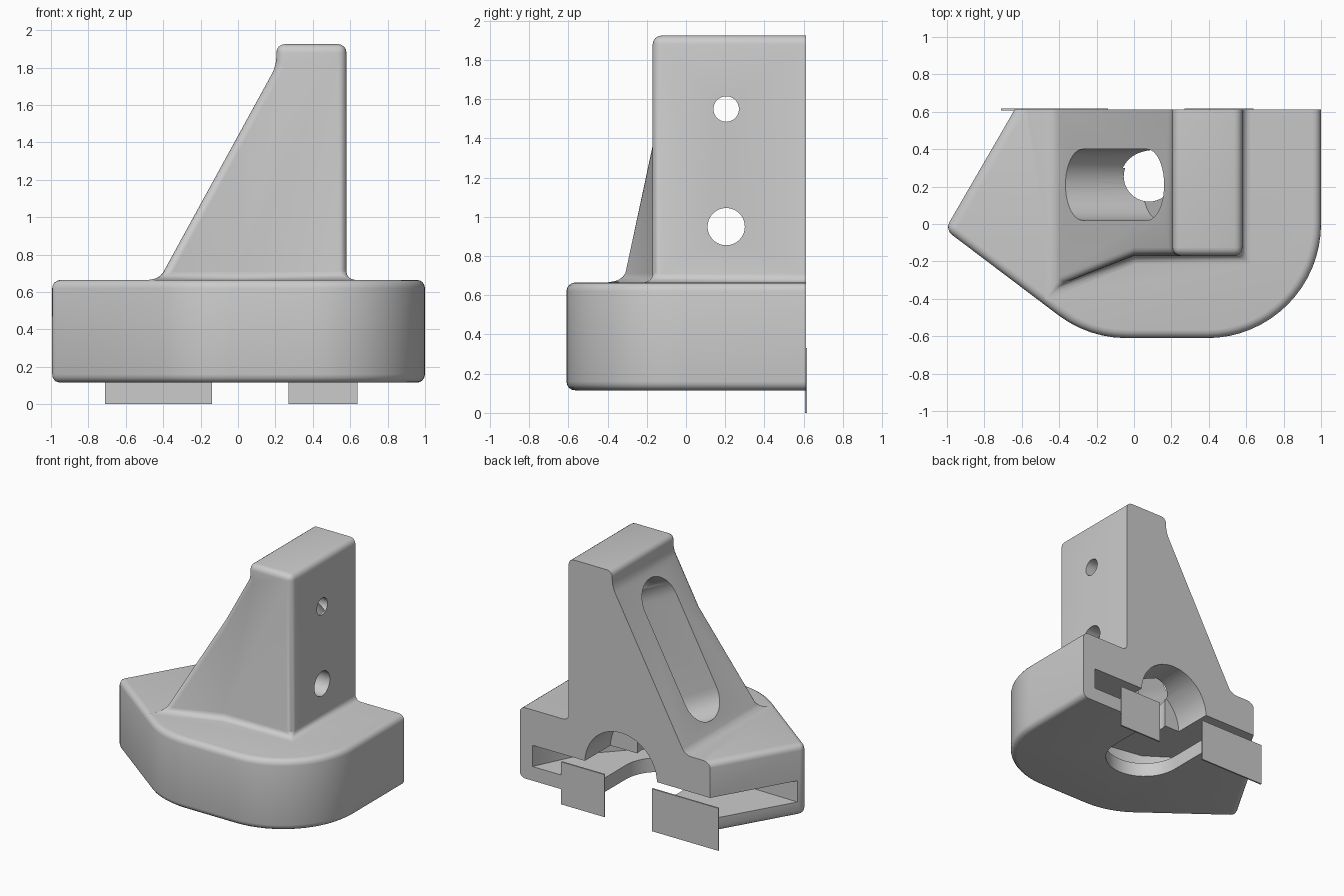
import bpy, bmesh, math
from mathutils import Matrix, Vector

if "Cube" in bpy.data.objects:
    bpy.data.objects.remove(bpy.data.objects["Cube"])

gray = bpy.data.materials.new("light gray")
gray.diffuse_color = (0.6, 0.6, 0.6, 1)
gray.use_nodes = True
gray.node_tree.nodes["Principled BSDF"].inputs["Base Color"].default_value = gray.diffuse_color
BACK = 0.613


def prism(name, pts, lo, hi, frame=None):
    """Extrude a 2D outline from lo to hi along the third axis of a frame."""
    bm = bmesh.new()
    low = [bm.verts.new((x, y, lo)) for x, y in pts]
    top = [bm.verts.new((x, y, hi)) for x, y in pts]
    n = len(pts)
    bm.faces.new(low[::-1])
    bm.faces.new(top)
    for i in range(n):
        bm.faces.new((low[i], low[(i + 1) % n], top[(i + 1) % n], top[i]))
    if frame:
        bm.transform(frame)
    bm.normal_update()
    if bm.calc_volume(signed=True) < 0:
        bmesh.ops.reverse_faces(bm, faces=bm.faces[:])
    me = bpy.data.meshes.new(name)
    bm.to_mesh(me)
    bm.free()
    ob = bpy.data.objects.new(name, me)
    bpy.context.collection.objects.link(ob)
    me.materials.append(gray)
    return ob


def arc(cx, cy, r, a0, a1, n):
    return [(cx + r * math.cos(math.radians(a0 + (a1 - a0) * i / n)),
             cy + r * math.sin(math.radians(a0 + (a1 - a0) * i / n))) for i in range(n + 1)]


def circle(cx, cy, r):
    return arc(cx, cy, r, 0, 360, 40)[:-1]


def rect(x0, x1, y0, y1):
    return [(x0, y0), (x1, y0), (x1, y1), (x0, y1)]


def volume(me):
    bm = bmesh.new()
    bm.from_mesh(me)
    v = bm.calc_volume(signed=True)
    bm.free()
    return v


def apply_mods(ob, least=0.4):
    """Bake the modifiers; keep the old mesh if the result has collapsed."""
    bpy.context.view_layer.update()
    dg = bpy.context.evaluated_depsgraph_get()
    me = bpy.data.meshes.new_from_object(ob.evaluated_get(dg))
    ob.modifiers.clear()
    good = volume(me) > least * volume(ob.data)
    if good:
        ob.data = me
    return good


def combine(ob, other, op):
    for solver in ('EXACT', 'MANIFOLD', 'FLOAT'):
        m = ob.modifiers.new("combine", 'BOOLEAN')
        m.operation, m.object, m.solver = op, other, solver
        if apply_mods(ob):
            break
    bpy.data.objects.remove(other)


# axis frames: profile in x,z extruded along y / profile in y,z extruded along x
ALONG_Y = Matrix(((1, 0, 0, 0), (0, 0, 1, 0), (0, 1, 0, 0), (0, 0, 0, 1)))
ALONG_X = Matrix(((0, 0, 1, 0), (1, 0, 0, 0), (0, 1, 0, 0), (0, 0, 0, 1)))

# rounded base, running past the back so it can be trimmed flat
outline = [(1, 0.85)] + arc(0.39, 0, 0.61, 0, -90, 16)
outline += arc(-0.04, -0.007, 0.603, 270, 233.1, 6) + [(-1.01, -0.03), (-0.5, 0.85)]
body = prism("bracket_body", outline, 0.115, 0.665)

# sloped tower: side profile intersected with its flared footprint
tower = prism("tower", [(-0.485, 0.55), (0.205, 1.81), (0.205, 1.925), (0.58, 1.925), (0.58, 0.55)],
              -0.9, 0.8, ALONG_Y)
foot = prism("footprint", [(-0.8, 1), (-0.8, -0.482), (0, -0.17), (0.9, -0.17), (0.9, 1)], 0.2, 2.3)
combine(tower, foot, 'INTERSECT')
combine(body, tower, 'UNION')

# rounded edges and fillets
bev = body.modifiers.new("round", 'BEVEL')
bev.width, bev.segments, bev.limit_method = 0.045, 4, 'ANGLE'
bev.angle_limit = math.radians(27)
bev.use_clamp_overlap = False
apply_mods(body)


def cut(pts, lo, hi, frame=None):
    combine(body, prism("cutter", pts, lo, hi, frame), 'DIFFERENCE')


# flat back
cut(rect(-2, 2, BACK, 2), -1, 3)

# long round-ended slot, square to the slope
lower, upper = Vector((-0.275, 0.21, 0.933)), Vector((0.07, 0.21, 1.563))
along = (upper - lower).normalized()
side = Vector((0, 1, 0))
out = along.cross(side)
if out.x > 0:
    out = -out
frame = Matrix.Identity(4)
for i, axis in enumerate((along, side, out)):
    for k in range(3):
        frame[k][i] = axis[k]
frame.translation = lower
length = (upper - lower).length
cut(arc(0, 0, 0.19, 90, 270, 20) + arc(length, 0, 0.19, -90, 90, 20), -0.47, 0.3, frame)

# screw recesses and through holes
for z, r in ((1.55, 0.065), (0.95, 0.095)):
    cut(circle(0.205, z, 0.15), 0.0, 0.46, ALONG_X)
    cut(circle(0.205, z, r), 0.0, 0.9, ALONG_X)

# strap chamber through the base, open at the back and left
cut([(0.89, 0.9), (0.89, 0.61), (0.7, 0.22), (0.4, -0.1), (0.1, -0.2), (-0.2, -0.15),
     (-0.45, 0.02), (-1.2, 0.03), (-1.2, 0.9)], 0.225, 0.39)
# round-ended opening in the floor
cut(arc(0.08, 0.215, 0.285, 180, 360, 24) + [(0.365, 0.9), (-0.205, 0.9)], 0, 0.3)
# arch at the back and shaft up to the slot
cut(arc(0.13, 0.38, 0.31, 0, 180, 24) + [(-0.18, 0.3), (0.44, 0.3)], 0.3, 0.9, ALONG_Y)
cut(circle(0.08, 0.255, 0.135), 0.3, 0.9)

# thin strap plates hanging at the back
right_plate = prism("right_strap_plate", rect(0.27, 0.64, 0.606, 0.618), 0, 0.33)
left_plate = prism("left_strap_plate", rect(-0.71, -0.14, 0.606, 0.618), 0, 0.33)

# smooth rounded surfaces, keep hard cuts
bpy.ops.object.select_all(action='DESELECT')
body.select_set(True)
bpy.context.view_layer.objects.active = body
bpy.ops.object.shade_smooth_by_angle(angle=math.radians(30))
